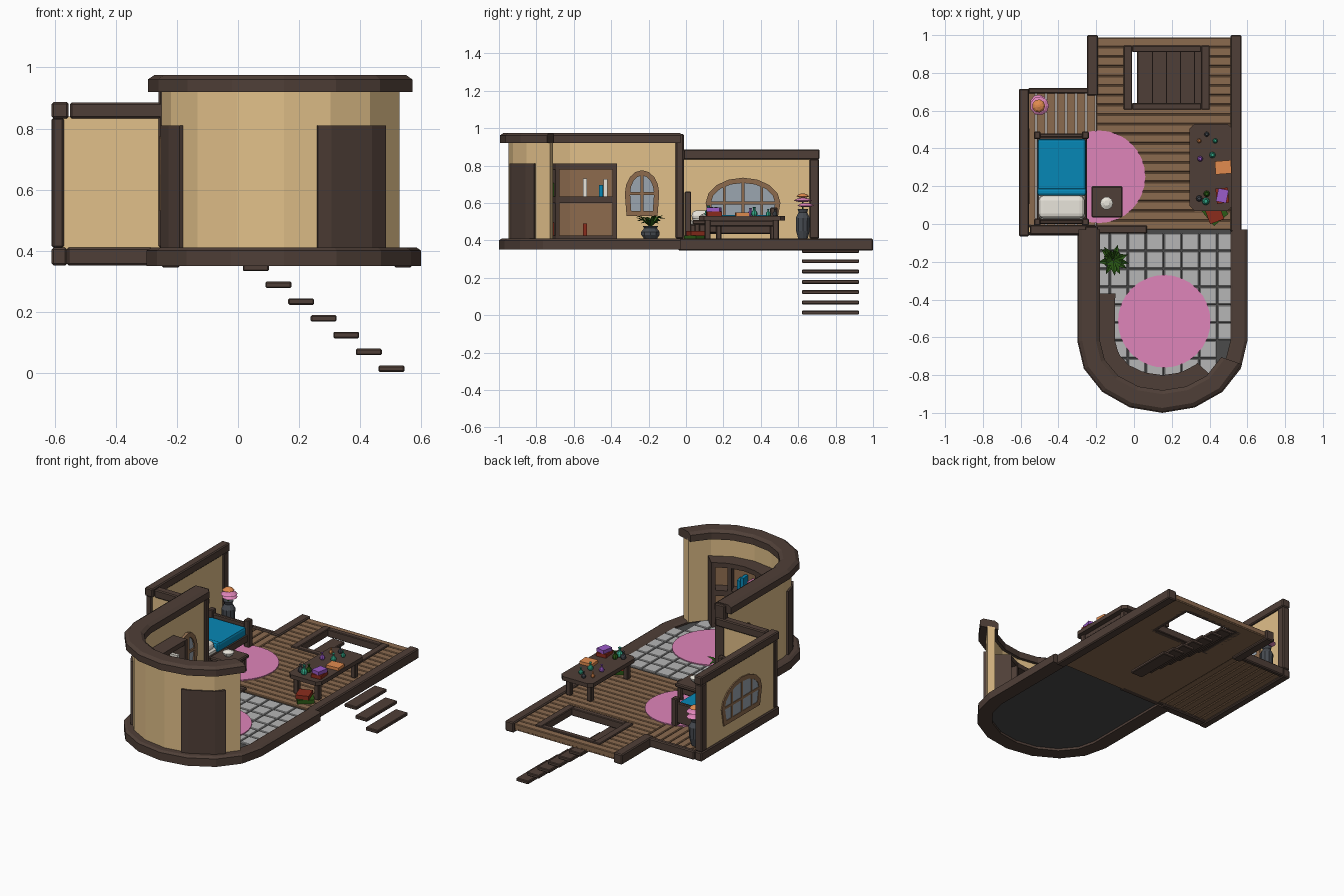
import bpy, bmesh, random
from math import sin, cos, pi, radians, atan2
from mathutils import Matrix, Vector

if "Cube" in bpy.data.objects:
    bpy.data.objects.remove(bpy.data.objects["Cube"])
random.seed(4)

def mat(name, h):
    m = bpy.data.materials.new(name)
    m.diffuse_color = [(int(h[i:i+2], 16) / 255) ** 2.2 for i in (0, 2, 4)] + [1]
    m.use_nodes = True
    m.node_tree.nodes["Principled BSDF"].inputs["Base Color"].default_value = m.diffuse_color
    return m
DARK, PLANK, TAN = mat("dark_wood", "50413a"), mat("plank_wood", "8a6a50"), mat("plaster", "e0be88")
TILE, GROUT, PINK = mat("tile", "b4b4b4"), mat("grout", "4c4c4c"), mat("pink", "de84b8")
BLUE, WHITE, FRAME = mat("blue", "0f86b4"), mat("linen", "e8e4da"), mat("window_wood", "8c6b4f")
GLASS, SLATE, LEAF = mat("glass", "9aa4ae"), mat("slate", "484c52"), mat("leaf", "2f5a1c")
RED, ORANGE, PURPLE, TEAL = mat("red", "8a3022"), mat("orange", "e08a50"), mat("purple", "9a5cc8"), mat("teal", "35a585")

def finish(name, bm, m):
    bmesh.ops.recalc_face_normals(bm, faces=bm.faces)
    me = bpy.data.meshes.new(name)
    bm.to_mesh(me); bm.free()
    me.materials.append(m)
    o = bpy.data.objects.new(name, me)
    bpy.context.collection.objects.link(o)
    return o

def boxes(name, lst, m, bev=0.0, rot=0, seg=1):
    """Boxes given as x0,x1,y0,y1,z0,z1 joined in one object, each turned about its own centre."""
    bm = bmesh.new()
    for x0, x1, y0, y1, z0, z1 in lst:
        M = (Matrix.Translation(((x0+x1)/2, (y0+y1)/2, (z0+z1)/2)) @ Matrix.Rotation(rot, 4, 'Z')
             @ Matrix.Diagonal((x1-x0, y1-y0, z1-z0, 1)))
        bmesh.ops.create_cube(bm, size=1, matrix=M)
    if bev:
        bmesh.ops.bevel(bm, geom=bm.edges[:], offset=bev, segments=seg, affect='EDGES', profile=0.5)
    return finish(name, bm, m)

def prism(name, pts, depth, m, hole=None):
    """Polygon of 3D points extruded along depth, optionally hollow."""
    bm, d = bmesh.new(), Vector(depth)
    loops = [[[bm.verts.new(Vector(p) + k * d) for p in L] for k in (0, 1)] for L in ([pts, hole] if hole else [pts])]
    n = len(pts)
    for a, b in loops:
        for i in range(n):
            bm.faces.new((a[i], a[(i+1) % n], b[(i+1) % n], b[i]))
    for k in (0, 1):
        if hole:
            a, b = loops[0][k], loops[1][k]
            for i in range(n):
                bm.faces.new((a[i], a[(i+1) % n], b[(i+1) % n], b[i]))
        else:
            bm.faces.new(loops[0][k])
    return finish(name, bm, m)

def lathe(name, x, y, prof, m, n=10):
    bm = bmesh.new()
    rings = [[bm.verts.new((x + r*cos(2*pi*i/n), y + r*sin(2*pi*i/n), z)) for i in range(n)] for r, z in prof]
    for a, b in zip(rings, rings[1:]):
        for i in range(n):
            bm.faces.new((a[i], a[(i+1) % n], b[(i+1) % n], b[i]))
    bm.faces.new(rings[0]); bm.faces.new(rings[-1])
    return finish(name, bm, m)

def P(R, t):
    """Plan point of the round room: t<=0 left wall at y=t, 180..360 the arc, above 360 the right side."""
    if t <= 0: return (0.15 - R, t)
    if t > 360: return (0.15 + R, -0.62 + t - 360)
    return (0.15 + R*cos(radians(t)), -0.62 + (R - 0.07)*sin(radians(t)))

def sweep(name, r0, r1, z0, z1, st, m, c=0.0):
    prof = [(r0, z0), (r1, z0), (r1, z1-c), (r1-c*1.5, z1), (r0+c*1.5, z1), (r0, z1-c)] if c else \
           [(r0, z0), (r1, z0), (r1, z1), (r0, z1)]
    bm, n = bmesh.new(), len(prof)
    rings = [[bm.verts.new((*P(r, t), z)) for r, z in prof] for t in st]
    for a, b in zip(rings, rings[1:]):
        for i in range(n):
            bm.faces.new((a[i], a[(i+1) % n], b[(i+1) % n], b[i]))
    bm.faces.new(rings[0]); bm.faces.new(rings[-1])
    return finish(name, bm, m)

ARC = [180 + 22.5*i for i in range(9)]
WALL = [-0.03] + ARC[:7] + [341]

# round room: floor, rim, wall, cap
prism("tile_bed", [(*P(0.38, t), 0.365) for t in [-0.03] + ARC + [360.59]], (0, 0, 0.025), GROUT)
tiles = []
for i in range(8):
    x0, x1 = -0.22 + i*0.095, -0.132 + i*0.095
    far = min(1, max(abs(x0-0.15), abs(x1-0.15)) / 0.38)
    low = -0.62 - 0.31 * (1 - far**2) ** 0.5
    for j in range(10):
        y0, y1 = -0.138 - j*0.095, -0.05 - j*0.095
        if max(y0, low) < y1 - 0.01:
            tiles.append((x0, x1, max(y0, low), y1, 0.385, 0.4))
boxes("floor_tiles", tiles, TILE, 0.003)
sweep("round_base_rim", 0.36, 0.45, 0.35, 0.41, [-0.03] + ARC + [360.59], DARK, 0.01)
sweep("round_wall", 0.35, 0.40, 0.40, 0.93, WALL, TAN)
sweep("round_wall_cap", 0.33, 0.445, 0.92, 0.975, WALL, DARK, 0.014)
sweep("outer_panel_right", 0.38, 0.408, 0.40, 0.81, [286, 292.5, 315, 325], DARK)
sweep("outer_panel_left", 0.38, 0.408, 0.40, 0.81, [188, 202.5, 213], DARK)

# curved bookcase
CASE = [-0.38, 180, 202.5, 225, 247.5, 270, 292.5, 318]
sweep("bookcase_back", 0.325, 0.352, 0.40, 0.80, CASE, FRAME)
for k, (z0, z1) in enumerate([(0.40, 0.425), (0.60, 0.635), (0.78, 0.81)]):
    sweep(f"bookcase_shelf_{k}", 0.25, 0.345, z0, z1, CASE, DARK)
for k, t in enumerate([-0.38, 202.5, 247.5, 292.5, 316]):
    (ax, ay), (bx, by) = P(0.247, t), P(0.345, t)
    a, cx, cy = atan2(by-ay, bx-ax), (ax+bx)/2, (ay+by)/2
    boxes(f"bookcase_upright_{k}", [(cx-0.049, cx+0.049, cy-0.012, cy+0.012, 0.40, 0.81)], DARK, 0, a)
spots = [-0.43, -0.455, -0.54, -0.57] + [208, 213, 219, 232, 238, 243, 255, 260, 266, 276, 281, 298, 305]
for z in (0.425, 0.635):
    for t in spots:
        if random.random() < 0.3: continue
        (ax, ay), (bx, by) = P(0.265, t), P(0.32, t)
        cx, cy, h = (ax+bx)/2, (ay+by)/2, random.uniform(0.06, 0.1)
        boxes("shelf_book", [(cx-0.027, cx+0.027, cy-0.01, cy+0.01, z, z+h)],
              random.choice([RED, PINK, BLUE, LEAF, WHITE, ORANGE]), 0, atan2(by-ay, bx-ax))

# plank room with stair opening
planks = []
for j in range(20):
    y0, y1 = -0.03 + j*0.051, 0.0175 + j*0.051
    for x0, x1 in ([(-0.2, -0.03), (0.38, 0.52)] if 0.61 < (y0+y1)/2 < 0.93 else [(-0.2, 0.52)]):
        planks.append((x0, x1, y0, y1, 0.365, 0.4))
boxes("floor_planks", planks, PLANK, 0.004)
boxes("floor_underlay", [(-0.2, 0.52, -0.03, 0.62, 0.36, 0.39), (-0.2, 0.52, 0.93, 0.985, 0.36, 0.39),
      (-0.2, -0.03, 0.62, 0.93, 0.36, 0.39), (0.38, 0.52, 0.62, 0.93, 0.36, 0.39)], PLANK)
boxes("floor_beams", [(-0.25, -0.19, 0.68, 1.0, 0.345, 0.41), (0.51, 0.57, -0.04, 1.0, 0.345, 0.41),
      (-0.25, 0.07, -0.05, -0.008, 0.36, 0.413)], DARK, 0.006)
boxes("stair_opening_frame", [(-0.055, -0.01, 0.605, 0.945, 0.36, 0.408), (0.355, 0.4, 0.605, 0.945, 0.36, 0.408),
      (-0.01, 0.355, 0.605, 0.64, 0.36, 0.408), (-0.01, 0.355, 0.91, 0.945, 0.36, 0.408)], DARK, 0.004)
boxes("stair_steps", [(0.46-0.074*i, 0.545-0.074*i, 0.62, 0.925, 0.003+0.055*i, 0.024+0.055*i) for i in range(7)], DARK, 0.004)

# sleeping nook
boxes("nook_planks", [(-0.57+0.053*i, -0.521+0.053*i, -0.03, 0.7, 0.365, 0.4) for i in range(7)], PLANK, 0.004)
boxes("nook_walls", [(-0.6, -0.57, -0.04, 0.69, 0.40, 0.84), (-0.58, -0.24, -0.045, -0.015, 0.40, 0.84)], TAN)
boxes("nook_beams", [(-0.61, -0.56, -0.065, 0.715, 0.352, 0.41), (-0.56, -0.24, -0.06, -0.005, 0.352, 0.41),
      (-0.56, -0.2, 0.69, 0.72, 0.352, 0.408), (-0.61, -0.555, -0.065, 0.715, 0.833, 0.887),
      (-0.55, -0.2, -0.055, -0.005, 0.833, 0.885), (-0.61, -0.56, 0.66, 0.712, 0.41, 0.835),
      (-0.608, -0.57, -0.055, -0.02, 0.41, 0.835), (-0.26, -0.19, -0.055, -0.012, 0.41, 0.97)], DARK, 0.006)

# arched windows
def window(name, x0, x1, yc, hw, z0, z1, z2):
    def arch(s):
        w, b, e = hw - s, z0 + s, z2 - s
        return [(x0, yc - w*0.9, b), (x0, yc + w*0.9, b)] + \
               [(x0, yc + w*cos(pi*i/8), z1 + (e - z1)*sin(pi*i/8)) for i in range(9)]
    prism(name + "_frame", arch(0), (x1 - x0, 0, 0), FRAME, arch(0.028))
    prism(name + "_glass", [(x0 + 0.003, y, z) for _, y, z in arch(0.02)], (x1 - x0 - 0.012, 0, 0), GLASS)
    bars = [(x0, x1, yc-0.008, yc+0.008, z0+0.01, z2-0.01), (x0, x1, yc-hw+0.02, yc+hw-0.02, z1-0.008, z1+0.008)]
    if hw > 0.15:
        bars += [(x0, x1, yc+s*0.1-0.007, yc+s*0.1+0.007, z0+0.01, z2-0.045) for s in (-1, 1)]
    boxes(name + "_bars", bars, FRAME)
window("nook_window", -0.607, -0.553, 0.305, 0.2, 0.49, 0.6, 0.735)
window("round_room_window", -0.257, -0.183, -0.235, 0.092, 0.53, 0.65, 0.775)

# rugs
lathe("round_rug", 0.16, -0.515, [(0.245, 0.399), (0.245, 0.406)], PINK, 32)
lathe("bedside_rug", -0.185, 0.25, [(0.245, 0.395), (0.245, 0.406)], PINK, 32)

# bed
bed = [(-0.515, -0.25, 0.01, 0.47, 0.435, 0.485), (-0.51, -0.26, 0.0, 0.02, 0.42, 0.63), (-0.51, -0.26, 0.458, 0.48, 0.42, 0.55)]
for x in (-0.53, -0.275):
    bed += [(x, x+0.036, -0.008, 0.028, 0.4, 0.66), (x, x+0.036, 0.45, 0.49, 0.4, 0.575)]
boxes("bed_frame", bed, DARK, 0.005)
boxes("mattress", [(-0.505, -0.26, 0.025, 0.45, 0.475, 0.515)], WHITE, 0.012)
boxes("blanket", [(-0.51, -0.255, 0.15, 0.45, 0.47, 0.535), (-0.513, -0.252, 0.15, 0.19, 0.48, 0.542)], BLUE, 0.014, 0, 2)
boxes("pillow", [(-0.505, -0.262, 0.03, 0.15, 0.505, 0.56)], WHITE, 0.026, 0, 3)

# bedside table with a cup
side = [(-0.225, -0.06, 0.035, 0.2, 0.485, 0.51), (-0.205, -0.08, 0.055, 0.18, 0.44, 0.487)]
side += [(x, x+0.03, y, y+0.03, 0.4, 0.49) for x in (-0.215, -0.1) for y in (0.045, 0.16)]
boxes("bedside_table", side, DARK, 0.006)
lathe("bedside_dish", -0.145, 0.11, [(0.018, 0.51), (0.032, 0.525), (0.034, 0.535), (0.014, 0.545)], WHITE)

# work table
def rect(x0, x1, y0, y1, c, z):
    return [(x0+c, y0, z), (x1-c, y0, z), (x1, y0+c, z), (x1, y1-c, z), (x1-c, y1, z), (x0+c, y1, z), (x0, y1-c, z), (x0, y0+c, z)]
prism("table_top", rect(0.295, 0.52, 0.07, 0.53, 0.025, 0.505), (0, 0, 0.025), DARK)
legs = [(x-0.016, x+0.016, y-0.016, y+0.016, 0.4, 0.51) for x in (0.335, 0.48) for y in (0.115, 0.48)]
boxes("table_legs", legs + [(x-0.008, x+0.008, 0.12, 0.48, 0.475, 0.506) for x in (0.335, 0.48)], DARK, 0.004)
for x, y, s, m in [(0.385, 0.475, 0.8, SLATE), (0.345, 0.44, 0.7, ORANGE), (0.35, 0.345, 0.9, PURPLE), (0.43, 0.44, 0.8, TEAL),
                   (0.415, 0.365, 1, TEAL), (0.345, 0.135, 1, SLATE), (0.38, 0.12, 1.2, TEAL), (0.385, 0.16, 1, LEAF)]:
    lathe("bottle", x, y, [(r*s, 0.53 + h*s) for r, h in
          [(0.012, 0), (0.017, 0.008), (0.016, 0.02), (0.006, 0.032), (0.006, 0.044), (0.009, 0.048)]], m, 8)
boxes("orange_book", [(0.43, 0.515, 0.265, 0.335, 0.53, 0.548)], ORANGE, 0, 0.08)
boxes("purple_book", [(0.44, 0.495, 0.115, 0.185, 0.553, 0.575)], PURPLE, 0, -0.2)
boxes("lower_book", [(0.435, 0.5, 0.11, 0.19, 0.53, 0.553)], RED, 0, 0.1)
boxes("floor_book_green", [(0.38, 0.48, 0.01, 0.11, 0.4, 0.425)], LEAF, 0, 0.7)
boxes("floor_book_red", [(0.385, 0.465, 0.01, 0.1, 0.425, 0.45)], RED, 0, 0.35)

# potted plant
lathe("plant_pot", -0.11, -0.19, [(0.03, 0.4), (0.052, 0.43), (0.052, 0.445), (0.036, 0.465), (0.045, 0.478), (0.03, 0.474)], SLATE)
bm = bmesh.new()
for k in range(16):
    a, L, h = k*2.4, 0.085 - 0.03*(k % 3 == 0), 0.495 + 0.012*(k % 3)
    def at(r, side, z): return bm.verts.new((-0.11 + r*cos(a) - side*sin(a), -0.19 + r*sin(a) + side*cos(a), z))
    b, l, mid, r, t = at(0, 0, 0.47), at(L*.55, 0.015, h+.008), at(L*.55, 0, h), at(L*.55, -0.015, h+.008), at(L, 0, h+.015-.02*(k % 2))
    for f in ((b, mid, l), (b, r, mid), (l, mid, t), (mid, r, t)):
        bm.faces.new(f)
finish("plant_leaves", bm, LEAF)

# vase with tiered blossom
lathe("tall_vase", -0.505, 0.625, [(0.024, 0.4), (0.038, 0.45), (0.04, 0.52), (0.024, 0.55), (0.03, 0.568), (0.018, 0.566)], SLATE)
lathe("blossom_stem", -0.505, 0.625, [(0.005, 0.55), (0.005, 0.64)], LEAF, 6)
for k, (x, y, r, z) in enumerate([(-0.505, 0.64, 0.045, 0.585), (-0.5, 0.625, 0.05, 0.612), (-0.505, 0.625, 0.035, 0.635)]):
    lathe(f"blossom_tier_{k}", x, y, [(r*0.5, z-0.006), (r, z), (r*0.7, z+0.01), (r*0.2, z+0.016)], (PINK, PINK, ORANGE)[k], 9)
